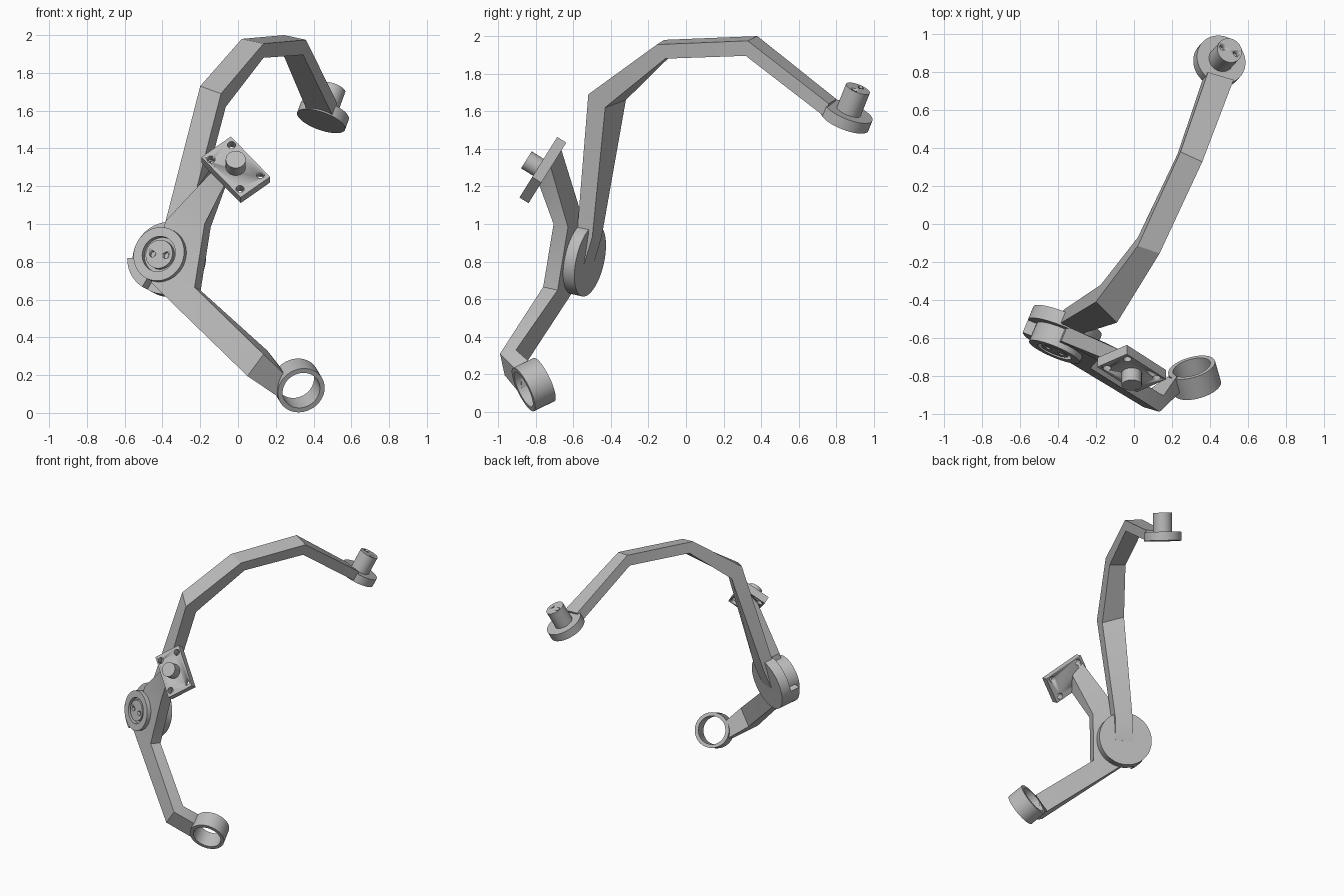
import bpy, bmesh, math
from mathutils import Vector as V, Matrix

if "Cube" in bpy.data.objects:
    bpy.data.objects.remove(bpy.data.objects["Cube"], do_unlink=True)

GREY = (0.5, 0.5, 0.5, 1)
metal = bpy.data.materials.new("plain_grey")
metal.use_nodes = True
metal.diffuse_color = GREY
metal.node_tree.nodes["Principled BSDF"].inputs["Base Color"].default_value = GREY


def finish(name, bm):
    """Turn a bmesh into a shaded, coloured object."""
    bmesh.ops.remove_doubles(bm, verts=bm.verts, dist=1e-5)
    bmesh.ops.recalc_face_normals(bm, faces=bm.faces)
    mesh = bpy.data.meshes.new(name)
    bm.to_mesh(mesh)
    bm.free()
    mesh.shade_smooth()
    mesh.set_sharp_from_angle(angle=math.radians(30))
    mesh.materials.append(metal)
    obj = bpy.data.objects.new(name, mesh)
    bpy.context.collection.objects.link(obj)
    return obj


def frame(origin, axis, hint=(1, 0, 0)):
    """Matrix whose z runs along axis and whose x leans towards hint."""
    z = V(axis).normalized()
    x = V(hint) - z * V(hint).dot(z)
    x.normalize()
    m = Matrix((x, z.cross(x), z)).transposed().to_4x4()
    m.translation = origin
    return m


def lathe(name, profile, mat, steps=48):
    """Spin a (radius, height) profile around the frame's z axis."""
    bm = bmesh.new()
    verts = [bm.verts.new((r, 0, h)) for r, h in profile]
    edges = [bm.edges.new(pair) for pair in zip(verts, verts[1:])]
    bmesh.ops.spin(bm, geom=verts + edges, cent=(0, 0, 0), axis=(0, 0, 1),
                   angle=math.tau, steps=steps)
    bm.transform(mat)
    return finish(name, bm)


def rod(name, r, low, high, mat, steps=48):
    return lathe(name, [(0, low), (r, low), (r, high), (0, high)], mat, steps)


def prism(name, outline, low, high, mat):
    """Extrude a flat outline along the frame's z axis."""
    bm = bmesh.new()
    face = bm.faces.new([bm.verts.new((x, y, low)) for x, y in outline])
    side = bmesh.ops.extrude_face_region(bm, geom=[face])["geom"]
    bmesh.ops.translate(bm, vec=(0, 0, high - low),
                        verts=[g for g in side if isinstance(g, bmesh.types.BMVert)])
    bm.transform(mat)
    return finish(name, bm)


def bar(name, stations):
    """Four-sided bar through stations of (left, right, thickness vector)."""
    bm = bmesh.new()
    rings = []
    for left, right, thick in stations:
        a, b, t = V(left), V(right), V(thick)
        rings.append([bm.verts.new(p) for p in (a, b, b + t, a + t)])
    for p, q in zip(rings, rings[1:]):
        for i in range(4):
            j = (i + 1) % 4
            bm.faces.new((p[i], p[j], q[j], q[i]))
    bm.faces.new(rings[0])
    bm.faces.new(rings[-1])
    return finish(name, bm)


def drill(obj, mat, spots, r, low, high):
    """Cut round holes at local spots, then drop the cutters."""
    cutters = []
    for x, y in spots:
        c = rod("hole_cutter", r, low, high, mat @ Matrix.Translation((x, y, 0)), 20)
        c.hide_render = True
        mod = obj.modifiers.new("hole", "BOOLEAN")
        mod.operation, mod.solver, mod.object = "DIFFERENCE", "EXACT", c
        cutters.append(c)
    graph = bpy.context.evaluated_depsgraph_get()
    mesh = bpy.data.meshes.new_from_object(obj.evaluated_get(graph))
    obj.modifiers.clear()
    obj.data = mesh
    for c in cutters:
        bpy.data.objects.remove(c, do_unlink=True)


# Pivot hub: heights run from the rear disc face towards the front
back = V((0.38, 0.9, -0.2)).normalized()
hub = frame((-0.35, -0.51, 0.805), -back)
rod("rear_hub_disc", 0.195, 0, 0.076, hub, 64)
boss = lathe("front_hub_boss", [(0, 0.07), (0.145, 0.07), (0.145, 0.182), (0.095, 0.182),
                                (0.095, 0.15), (0.077, 0.15), (0.077, 0.178), (0, 0.178)], hub)
drill(boss, hub, [(-0.038, 0.004), (0.038, -0.01)], 0.017, 0.155, 0.2)

# Stop lug on the outer rim of the hub
arc = [math.radians(180 + 56 * i / 10) for i in range(11)]
lug = [(0.195 * math.cos(a), 0.195 * math.sin(a)) for a in arc]
lug += [(0.13 * math.cos(a), 0.13 * math.sin(a)) for a in reversed(arc)]
prism("stop_lug", lug, 0.074, 0.148, hub)

# Long rear arm rising over to the tip
tip_axis = V((0.32, 0.35, 0.88)).normalized()
bar("upper_arm", [
    ((-0.43, -0.555, 0.8), (-0.31, -0.605, 0.8), back * 0.07),
    ((-0.4, -0.53, 0.95), (-0.28, -0.58, 0.95), back * 0.09),
    ((-0.2, -0.41, 1.73), (-0.09, -0.52, 1.69), (0.025, 0.09, -0.07)),
    ((0.02, -0.116, 1.98), (0.135, -0.155, 1.955), (0, 0.045, -0.075)),
    ((0.245, 0.38, 2.0), (0.36, 0.328, 1.975), (-0.015, -0.01, -0.08)),
    ((0.39, 0.8, 1.665), (0.525, 0.76, 1.64), tip_axis * -0.075)])

# Tip disc with drilled pin
tip = frame((0.44, 0.845, 1.545), tip_axis, (0.08, -0.03, 0))
rod("tip_disc", 0.135, 0, 0.062, tip)
pin = rod("tip_pin", 0.068, 0.05, 0.2, tip)
drill(pin, tip, [(-0.04, 0), (0.04, 0)], 0.016, 0.16, 0.23)

# Front bracket: lower arm, hub web and upper branch in one bar
ring_axis = V((0.25, -0.87, -0.42)).normalized()
bar("front_bracket", [
    ((0.22, -0.87, 0.08), (0.25, -0.88, 0.2), ring_axis * -0.09),
    ((0.05, -0.965, 0.195), (0.135, -0.99, 0.31), (0.02, 0.085, 0.02)),
    ((-0.46, -0.657, 0.69), (-0.23, -0.76, 0.665), back * 0.085),
    ((-0.384, -0.617, 1.015), (-0.177, -0.705, 1.0), back * 0.085),
    ((-0.117, -0.725, 1.3), (-0.07, -0.782, 1.21), (0.045, 0.06, 0.1))])

# Lower end ring
ring = frame((0.335, -0.865, 0.119), -ring_axis)
lathe("lower_ring", [(0.102, 0), (0.128, 0), (0.128, 0.125), (0.102, 0.125), (0.102, 0)], ring)

# Mounting plate with corner holes and centre pin
long_side = V((0.637, -0.77 * 0.53, -0.77 * 0.85))
plate = frame((-0.012, -0.786, 1.302), (0, -0.85, 0.53), long_side)
flat = [(sx * 0.163, sy * 0.101) for sx, sy in ((-1, -1), (1, -1), (1, 1), (-1, 1))]
board = prism("mounting_plate", flat, -0.057, 0, plate)
drill(board, plate, [(sx * 0.12, sy * 0.07) for sx in (-1, 1) for sy in (-1, 1)],
      0.022, -0.1, 0.05)
rod("plate_pin", 0.053, -0.02, 0.075, plate)
